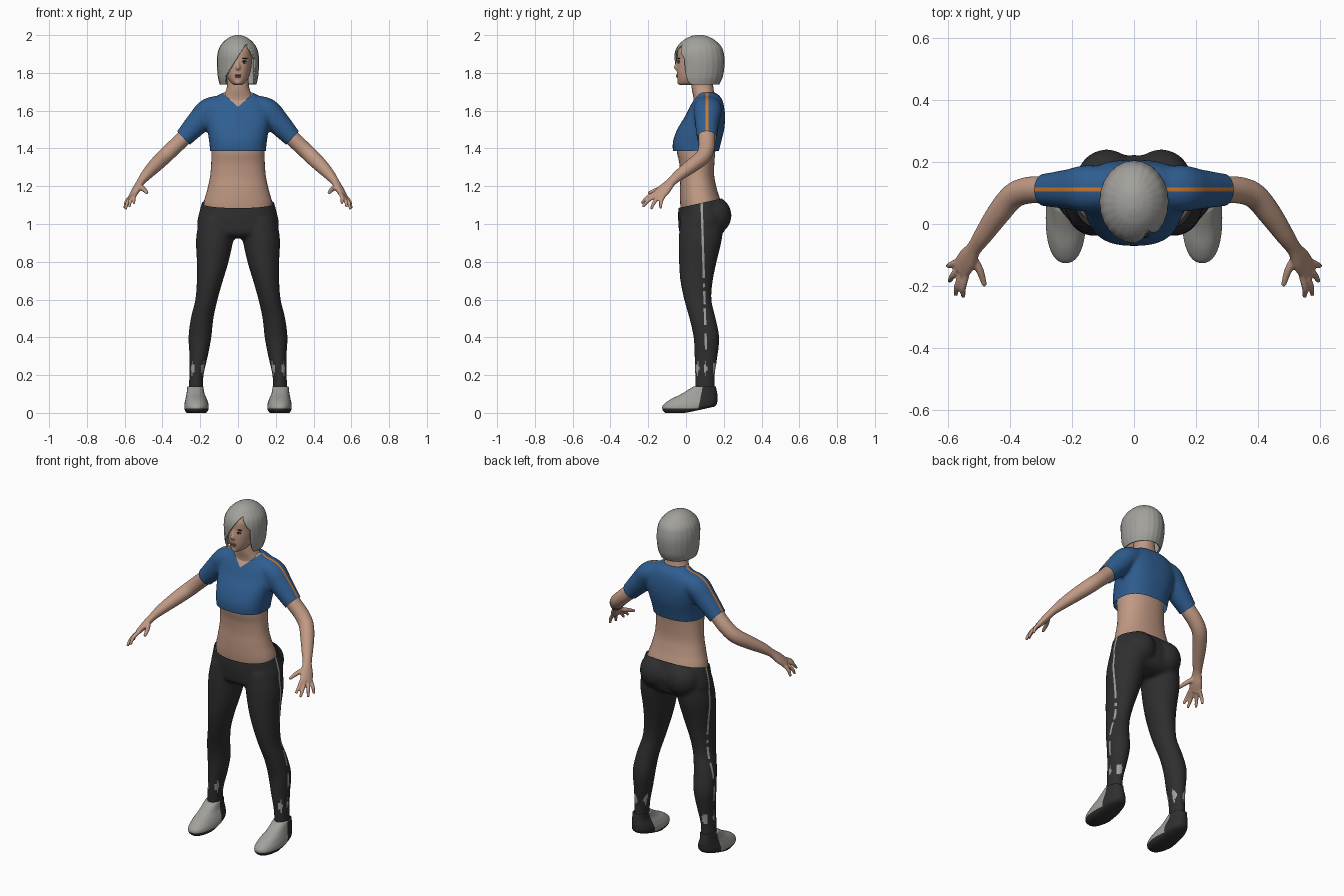
import bpy, bmesh, math, random
from mathutils import Vector, Matrix

random.seed(4)
if "Cube" in bpy.data.objects:
    bpy.data.objects.remove(bpy.data.objects["Cube"])


def material(name, *rgb):
    m = bpy.data.materials.new(name)
    m.use_nodes = True
    m.diffuse_color = (*rgb, 1)
    m.node_tree.nodes["Principled BSDF"].inputs["Base Color"].default_value = (*rgb, 1)
    return m


SKIN = material("skin", .53, .32, .23)
BLUE = material("shirt_blue", .028, .11, .28)
ORANGE = material("seam_orange", .6, .19, .03)
BLACK = material("charcoal", .028, .028, .028)
GREY = material("warm_grey", .36, .355, .33)
LIPS = material("lip_brown", .32, .14, .11)
DARK = material("lash_dark", .02, .015, .012)


def spline(keys, steps=6):
    """Catmull-Rom interpolation of section tuples."""
    k = [keys[0], *keys, keys[-1]]
    out = []
    for a, b, c, d in zip(k, k[1:], k[2:], k[3:]):
        for i in range(steps):
            t = i / steps
            out.append([.5 * (2*q + (r-p)*t + (2*p - 5*q + 4*r - s)*t*t + (3*q - p - 3*r + s)*t**3)
                        for p, q, r, s in zip(a, b, c, d)])
    return out + [list(keys[-1])]


def skin_rings(bm, rings, side):
    rows = [[bm.verts.new((p.x * side, p.y, p.z)) for p in ring] for ring in rings]
    n = len(rows[0])
    for a, b in zip(rows, rows[1:]):
        for i in range(n):
            bm.faces.new((a[i], a[(i+1) % n], b[(i+1) % n], b[i]))
    bm.faces.new(rows[0])
    bm.faces.new(rows[-1])
    bmesh.ops.recalc_face_normals(bm, faces=bm.faces[:])


def stack(bm, keys, side=1, n=40, power=2.0, flute=0):
    """Level sections: height, x from, x to, y from, y to."""
    rings = []
    for z, x0, x1, y0, y1 in spline(keys):
        ring = []
        for i in range(n):
            a = 2 * math.pi * i / n
            c, s = math.cos(a), math.sin(a)
            f = 1 + flute * math.cos(24 * a)
            ring.append(Vector(((x0+x1)/2 + f*(x1-x0)/2 * math.copysign(abs(c)**(2/power), c),
                                (y0+y1)/2 + f*(y1-y0)/2 * math.copysign(abs(s)**(2/power), s), z)))
        rings.append(ring)
    skin_rings(bm, rings, side)


def centred(keys):
    return [(z, -w, w, y0, y1) for z, w, y0, y1 in keys]


def tube(bm, keys, across, side=1, n=24):
    """Sections across a path: x, y, z, radius along across, other radius."""
    pts = spline(keys)
    rings = []
    for i, p in enumerate(pts):
        t = (Vector(pts[min(i+1, len(pts)-1)][:3]) - Vector(pts[max(i-1, 0)][:3])).normalized()
        u = (Vector(across) - t * t.dot(Vector(across))).normalized()
        v = t.cross(u)
        rings.append([Vector(p[:3]) + u*p[3]*math.cos(2*math.pi*j/n) + v*p[4]*math.sin(2*math.pi*j/n)
                      for j in range(n)])
    skin_rings(bm, rings, side)


def ball(bm, centre, size):
    bmesh.ops.create_uvsphere(bm, u_segments=24, v_segments=14, radius=1,
                              matrix=Matrix.Translation(centre) @ Matrix.Diagonal((*size, 1)))


def cut(bm, co, no, remove=False):
    bmesh.ops.bisect_plane(bm, geom=bm.verts[:] + bm.edges[:] + bm.faces[:], dist=1e-5,
                           plane_co=co, plane_no=no, clear_outer=remove)


def fuse(bm, voxel, rounds):
    """Merge overlapping volumes into one soft surface."""
    me = bpy.data.meshes.new("fuse")
    bm.to_mesh(me)
    ob = bpy.data.objects.new("fuse", me)
    bpy.context.scene.collection.objects.link(ob)
    r = ob.modifiers.new("remesh", 'REMESH')
    r.mode, r.voxel_size = 'VOXEL', voxel
    s = ob.modifiers.new("smooth", 'SMOOTH')
    s.factor, s.iterations = .5, rounds
    dg = bpy.context.evaluated_depsgraph_get()
    done = bpy.data.meshes.new_from_object(ob.evaluated_get(dg))
    bm.clear()
    bm.from_mesh(done)
    bpy.data.objects.remove(ob)
    bpy.data.meshes.remove(me)
    bpy.data.meshes.remove(done)


def finish(name, bm, mats, rule=None):
    bm.normal_update()
    for f in bm.faces:
        f.smooth = True
        f.material_index = rule(f.calc_center_median(), f.normal) if rule else 0
    me = bpy.data.meshes.new(name)
    bm.to_mesh(me)
    bm.free()
    for m in mats:
        me.materials.append(m)
    ob = bpy.data.objects.new(name, me)
    bpy.context.scene.collection.objects.link(ob)
    return ob


# Bare torso and neck
bm = bmesh.new()
stack(bm, centred([(1.02, .17, -.02, .17), (1.1, .183, -.03, .187), (1.18, .163, -.032, .165),
                   (1.25, .148, -.03, .15), (1.32, .142, -.035, .15), (1.4, .14, -.048, .157),
                   (1.5, .14, -.02, .17), (1.6, .1, .03, .17), (1.66, .085, .04, .157),
                   (1.72, .06, .03, .145), (1.8, .055, .03, .14)]), power=2.2)
finish("torso", bm, [SKIN])

# Cropped shirt: body and sleeves fused, with V neck and shoulder seams
bm = bmesh.new()
stack(bm, centred([(1.35, .145, -.066, .165), (1.43, .152, -.07, .185), (1.5, .163, -.047, .202),
                   (1.57, .175, -.005, .207), (1.63, .165, .025, .2), (1.67, .12, .05, .185),
                   (1.697, .08, .06, .155)]), power=2.5)
for s in (1, -1):
    tube(bm, [(.06, .115, 1.625, .065, .058), (.15, .115, 1.605, .075, .064),
              (.205, .112, 1.545, .066, .064), (.288, .11, 1.455, .053, .05),
              (.33, .11, 1.41, .05, .047)], (0, 1, 0), s)
fuse(bm, .01, 5)
cut(bm, (0, 0, 1.387), (0, 0, -1), True)
for s in (1, -1):
    cut(bm, (s * .288, .11, 1.455), (s * .73, 0, -.68), True)
    cut(bm, (0, 0, 1.62), (s * -.9, 0, 1))
for y in (.104, .118):
    cut(bm, (0, y, 0), (0, 1, 0))


def shirt_rule(c, n):
    if c.y < .1 and c.z > 1.62 + .9 * abs(c.x):
        return 1
    return 2 if .104 < c.y < .118 and abs(c.x) > .085 and n.z > .3 else 0


finish("shirt", bm, [BLUE, SKIN, ORANGE], shirt_rule)

# Leggings: hips and legs fused, with broken side stripes and cuff patches
bm = bmesh.new()
stack(bm, centred([(.925, .12, 0, .15), (.95, .2, -.033, .195), (1.0, .216, -.04, .215),
                   (1.05, .208, -.042, .222), (1.11, .192, -.038, .2), (1.18, .17, -.034, .175)]), power=2.2)
for s in (1, -1):
    ball(bm, (s * .088, .135, 1.045), (.1, .106, .105))
    stack(bm, [(1.03, .01, .205, -.03, .2), (.92, .024, .222, -.038, .19), (.8, .05, .218, -.037, .162),
               (.7, .08, .218, -.03, .142), (.6, .108, .226, -.01, .135), (.5, .13, .25, .018, .157),
               (.4, .141, .262, .04, .176), (.3, .16, .257, .045, .167), (.2, .182, .258, .048, .153),
               (.1, .187, .262, .05, .153)], s)
fuse(bm, .01, 4)
cut(bm, (0, -.038, 1.085), (0, -.22, 1), True)
for y in (.11, .122):
    cut(bm, (0, y, 0), (0, 1, .03))
worn = [random.random() for i in range(60)]


def legging_rule(c, n):
    y = c.y + .03 * c.z
    if .11 < y < .122 and abs(n.x) > .6 and n.x * c.x > 0 and c.z > .28:
        return int(c.z > .75 or worn[int(c.z * 45)] > .45)
    a = math.atan2(c.y - .1, abs(c.x) - .222)
    return int(abs(c.z - .235) < .034 * math.sin(5 * a + 1) + .008 * math.sin(17 * a))


finish("leggings", bm, [BLACK, GREY], legging_rule)

# Arms with hands, and shoes
ACROSS = Vector((.45, .85, -.25)).normalized()
TIPS = [(.55, -.235, 1.108), (.575, -.23, 1.09), (.595, -.185, 1.078), (.6, -.135, 1.082)]
for side, s in (("left", 1), ("right", -1)):
    bm = bmesh.new()
    tube(bm, [(.2, .11, 1.55, .045, .045), (.288, .11, 1.455, .044, .042), (.345, .108, 1.4, .043, .041),
              (.392, .088, 1.355, .041, .041), (.44, .03, 1.308, .038, .037), (.485, -.035, 1.26, .031, .029),
              (.515, -.078, 1.222, .026, .021), (.538, -.115, 1.183, .037, .02),
              (.56, -.15, 1.148, .037, .014)], ACROSS, s)
    for i, tip in enumerate(TIPS):
        base = Vector((.553, -.142, 1.155)) + ACROSS * (i - 1.5) * .018
        mid = base.lerp(Vector(tip), .55) + Vector((.006, -.004, .006))
        tube(bm, [(*base, .011, .011), (*mid, .0105, .0105), (*tip, .007, .007)], ACROSS, s, 12)
    tube(bm, [(.527, -.1, 1.2, .015, .015), (.498, -.148, 1.183, .013, .013),
              (.481, -.2, 1.163, .008, .008)], ACROSS, s, 12)
    fuse(bm, .005, 2)
    finish(side + "_arm", bm, [SKIN])

    bm = bmesh.new()
    stack(bm, [(0, .168, .272, -.11, .15), (.015, .157, .283, -.124, .163), (.04, .156, .284, -.122, .166),
               (.07, .166, .278, -.085, .167), (.1, .178, .272, -.025, .164),
               (.14, .183, .268, .04, .158)], s, power=2.3)
    for v in bm.verts:
        v.co.z += max(0, v.co.y) * .22 * (1 - v.co.z / .14)
    cut(bm, (0, .075, .07), (0, 1, -.2))
    cut(bm, (0, 0, .022), (0, 0, 1))
    finish(side + "_shoe", bm, [GREY, BLACK],
           lambda c, n: int(c.z < .022 or c.y - .075 > .2 * (c.z - .07)))

# Head with nose
bm = bmesh.new()
stack(bm, centred([(1.735, .02, -.03, .03), (1.75, .04, -.042, .08), (1.785, .06, -.048, .13),
                   (1.83, .071, -.049, .165), (1.87, .075, -.046, .175), (1.92, .075, -.042, .175),
                   (1.96, .055, -.01, .14), (1.98, .02, .03, .1)]), power=2.2)
tube(bm, [(0, -.042, 1.868, .007, .007), (0, -.05, 1.845, .008, .008),
          (0, -.053, 1.828, .012, .011), (0, -.045, 1.818, .012, .006)], (1, 0, 0))
ball(bm, (0, -.034, 1.75), (.018, .013, .012))
fuse(bm, .005, 3)
finish("head", bm, [SKIN])

# Eyes, lashes, brows and lips
for name, mat, x, y, z, size in (("eye", GREY, .032, -.038, 1.856, (.013, .005, .006)),
                                 ("iris", DARK, .032, -.041, 1.856, (.006, .004, .006)),
                                 ("lash", DARK, .033, -.038, 1.862, (.015, .007, .003)),
                                 ("brow", DARK, .034, -.037, 1.876, (.017, .006, .003))):
    for side, s in (("left", 1), ("right", -1)):
        bm = bmesh.new()
        ball(bm, (s * x, y, z), size)
        finish(side + "_" + name, bm, [mat])
bm = bmesh.new()
ball(bm, (0, -.047, 1.788), (.02, .006, .004))
ball(bm, (0, -.046, 1.78), (.017, .007, .005))
finish("lips", bm, [LIPS])

# Bob haircut: fluted shell with the face opening cut under a swept fringe
bm = bmesh.new()
stack(bm, centred([(1.738, .096, -.04, .175), (1.78, .106, -.054, .194), (1.85, .111, -.06, .204),
                   (1.9, .108, -.06, .2), (1.94, .095, -.045, .186), (1.975, .065, -.01, .15),
                   (1.993, .035, .025, .115), (2.0, .01, .05, .09)]), n=96, flute=.006)
EDGES = [((.045, 1.955), (-.155, .1)), ((-.065, 0), (-1, 0)),
         ((.088, 0), (1, 0)), ((.045, 1.955), (.08, .043))]
for (x, z), (nx, nz) in EDGES:
    cut(bm, (x, 0, z), (nx, 0, nz))


def in_opening(c):
    return c.y < .05 and all((c.x - x) * nx + (c.z - z) * nz < 0 for (x, z), (nx, nz) in EDGES)


gone = [f for f in bm.faces if in_opening(f.calc_center_median()) or f.calc_center_median().z < 1.7385]
bmesh.ops.delete(bm, geom=gone, context='FACES')
hair = finish("hair", bm, [GREY])
shell = hair.modifiers.new("thickness", 'SOLIDIFY')
shell.thickness, shell.offset = .01, -1
